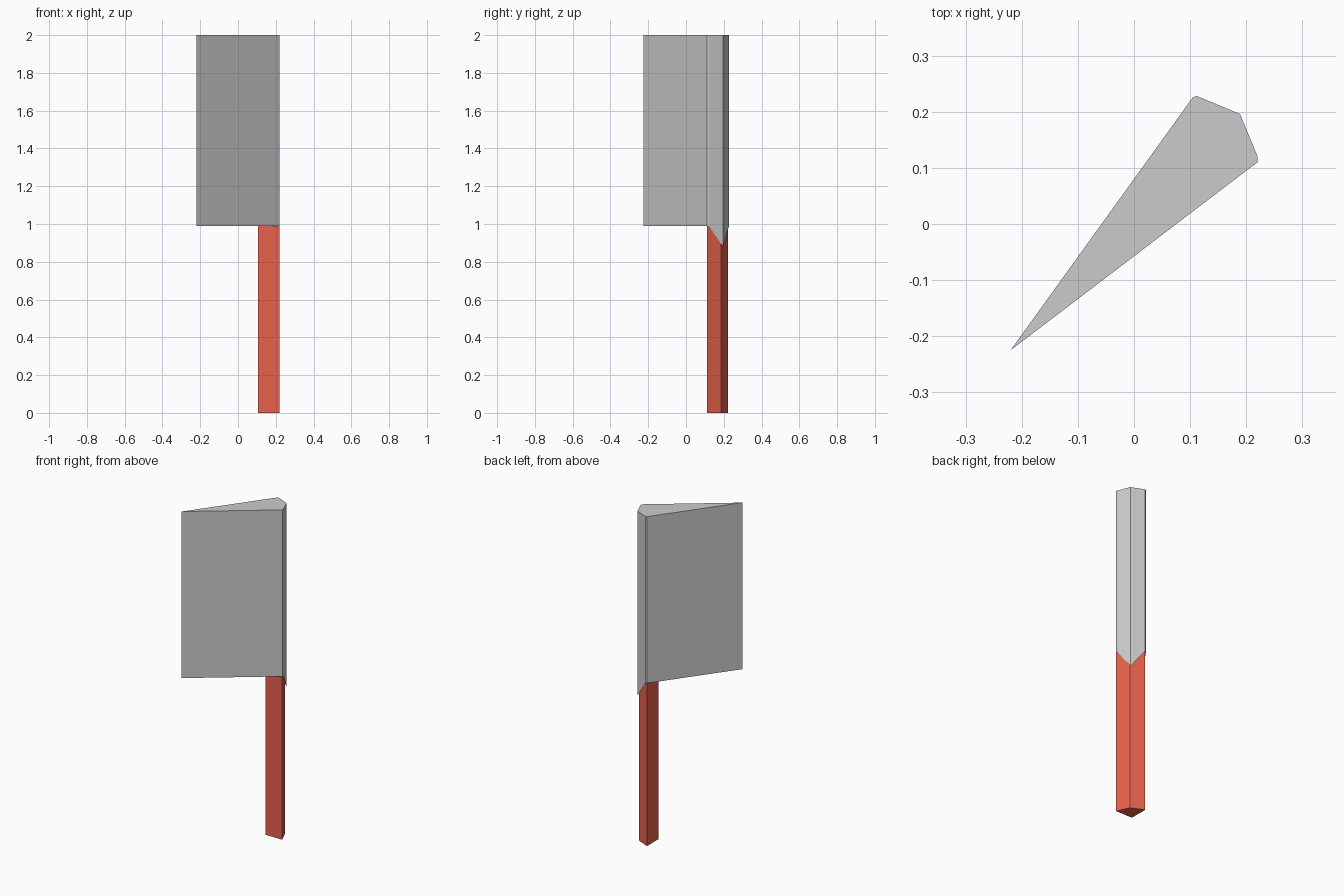
import bpy
import bmesh

if "Cube" in bpy.data.objects:
    bpy.data.objects.remove(bpy.data.objects["Cube"])


def prism(name, outline, bottoms, top, color=None):
    """Vertical prism from an xy outline, with its own bottom height per corner."""
    bm = bmesh.new()
    low = [bm.verts.new((x, y, z)) for (x, y), z in zip(outline, bottoms)]
    high = [bm.verts.new((x, y, top)) for x, y in outline]
    n = len(outline)
    for i in range(n):
        j = (i + 1) % n
        bm.faces.new((low[i], low[j], high[j], high[i]))
    bm.faces.new(high)
    if len(set(bottoms)) == 1:
        bm.faces.new(low[::-1])
    else:
        # flat underside, plus a slanted facet reaching the lowered corner
        k = bottoms.index(min(bottoms))
        bm.faces.new([v for i, v in enumerate(low) if i != k][::-1])
        bm.faces.new((low[k - 1], low[(k + 1) % n], low[k]))
    bmesh.ops.recalc_face_normals(bm, faces=bm.faces)
    mesh = bpy.data.meshes.new(name)
    bm.to_mesh(mesh)
    bm.free()
    obj = bpy.data.objects.new(name, mesh)
    bpy.context.collection.objects.link(obj)
    if color:
        mat = bpy.data.materials.new(name + "_paint")
        mat.diffuse_color = color
        mat.use_nodes = True
        mat.node_tree.nodes["Principled BSDF"].inputs["Base Color"].default_value = mat.diffuse_color
        mesh.materials.append(mat)
    return obj


# Wedge blade: thin cutting edge, thick spine whose back corner dips down the handle
blade_outline = [(-0.22, -0.225), (0.22, 0.11), (0.22, 0.121),
                 (0.189, 0.196), (0.112, 0.228), (0.105, 0.226)]
prism("blade", blade_outline, [0.99, 0.99, 0.99, 0.88, 0.99, 0.99], 2.0)

# Four-sided handle under the spine
handle_outline = [(0.107, 0.11), (0.219, 0.11), (0.186, 0.186), (0.107, 0.222)]
prism("handle", handle_outline, [0.0] * 4, 0.995, (0.8, 0.12, 0.07, 1))
